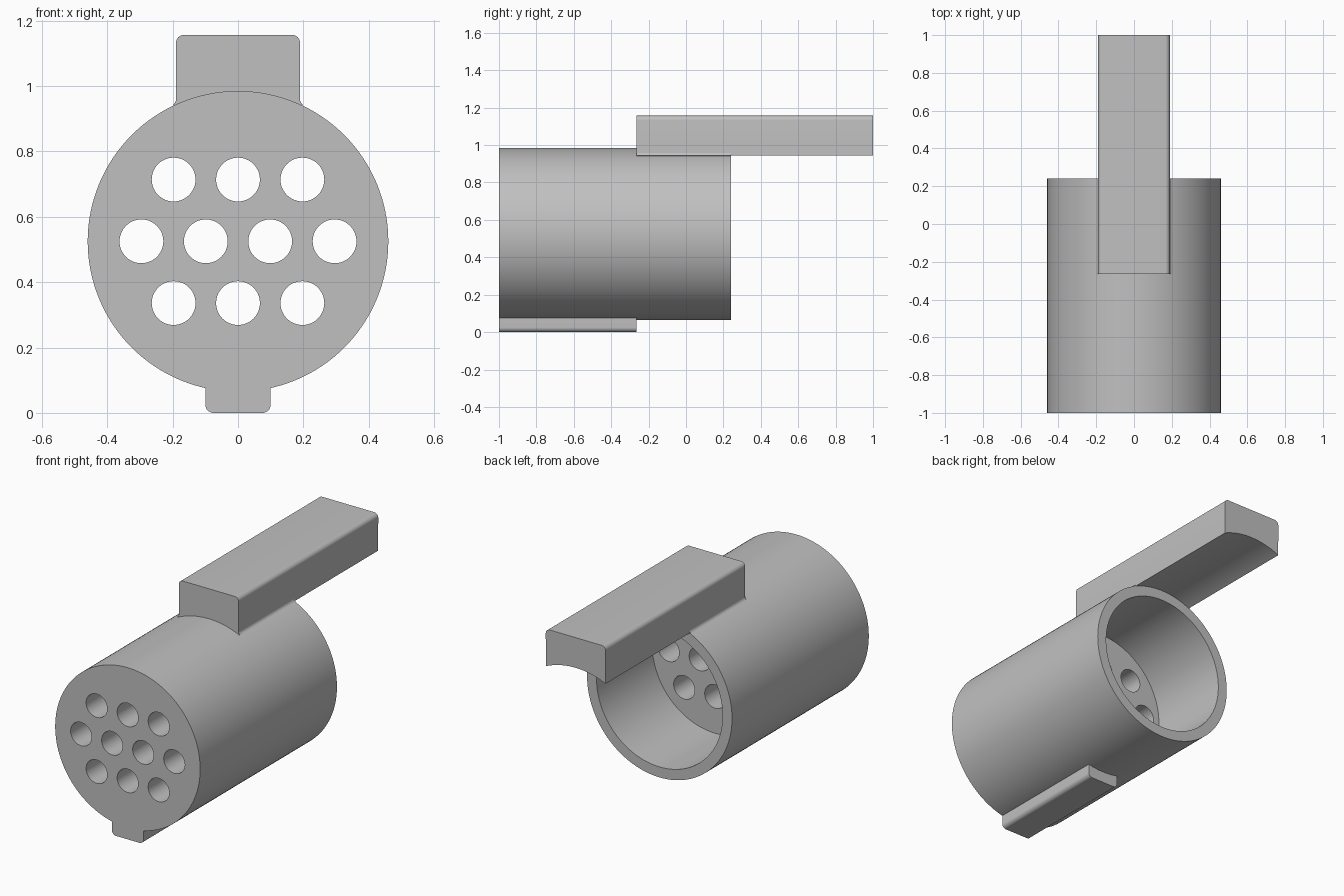
import bpy, bmesh, math

cube = bpy.data.objects.get("Cube")
if cube:
    bpy.data.objects.remove(cube, do_unlink=True)

RADIUS, CENTRE_Z = 0.46, 0.525
FRONT, STEP, BACK, HANDLE_END = -1.0, -0.265, 0.24, 1.0

grey = bpy.data.materials.new("plain grey")
grey.use_nodes = True
colour = (0.53, 0.53, 0.53, 1)
grey.diffuse_color = colour
grey.node_tree.nodes["Principled BSDF"].inputs["Base Color"].default_value = colour


def arc(cx, cz, r, start, end, steps):
    """Points of an arc in the XZ plane, angles in degrees."""
    angles = [math.radians(start + (end - start) * i / steps) for i in range(steps + 1)]
    return [(cx + r * math.cos(a), cz + r * math.sin(a)) for a in angles]


def circle(cx, cz, r, sides):
    return arc(cx, cz, r, 0, 360, sides)[:-1]


def prism(name, profiles, y0, y1):
    """Extrude closed XZ profiles along y into one object."""
    bm = bmesh.new()
    for points in profiles:
        face = bm.faces.new([bm.verts.new((x, y0, z)) for x, z in points])
        new = bmesh.ops.extrude_face_region(bm, geom=[face])["geom"]
        verts = [v for v in new if isinstance(v, bmesh.types.BMVert)]
        bmesh.ops.translate(bm, verts=verts, vec=(0, y1 - y0, 0))
    bmesh.ops.recalc_face_normals(bm, faces=bm.faces)
    mesh = bpy.data.meshes.new(name)
    bm.to_mesh(mesh)
    bm.free()
    mesh.materials.append(grey)
    obj = bpy.data.objects.new(name, mesh)
    bpy.context.collection.objects.link(obj)
    return obj


def select(obj):
    bpy.ops.object.select_all(action='DESELECT')
    obj.select_set(True)
    bpy.context.view_layer.objects.active = obj


def cut(obj, cutter):
    mod = obj.modifiers.new("cut", 'BOOLEAN')
    mod.operation, mod.solver, mod.object = 'DIFFERENCE', 'EXACT', cutter
    select(obj)
    bpy.ops.object.modifier_apply(modifier=mod.name)
    bpy.data.objects.remove(cutter, do_unlink=True)


# Cylindrical body: open bore at the back, thick perforated front
body = prism("body", [circle(0, CENTRE_Z, RADIUS, 128)], FRONT, BACK)
cut(body, prism("bore_cutter", [circle(0, CENTRE_Z, 0.4, 128)], STEP, BACK + 0.1))
PITCH, ROW = 0.197, 0.189
holes = []
for row, count in ((-1, 3), (0, 4), (1, 3)):
    for i in range(count):
        x = (i - (count - 1) / 2) * PITCH
        holes.append(circle(x, CENTRE_Z + row * ROW, 0.067, 48))
cut(body, prism("hole_cutter", holes, FRONT - 0.1, STEP + 0.1))

# Handle bar: rounded top edges, underside hollowed to the body's curve
W, TOP, R = 0.19, 1.157, 0.025
lean = math.degrees(math.asin(W / RADIUS))
handle_profile = (arc(W - R, TOP - R, R, 0, 90, 8)
                  + arc(R - W, TOP - R, R, 90, 180, 8)
                  + arc(0, CENTRE_Z, RADIUS - 0.001, 90 + lean, 90 - lean, 24))
handle = prism("handle", [handle_profile], STEP, HANDLE_END)

# Small fillets where the handle meets the body
fillets = []
for side in (1, -1):
    curve = arc(W + 0.02, 0.962, 0.021, 180, 238, 6)
    fillets.append([(side * x, z) for x, z in curve + [(W - 0.01, 0.935)]])
fillet = prism("handle_fillets", fillets, STEP, BACK)

# Locating key under the body
K = 0.1
key_profile = (arc(R - K, R, R, 180, 270, 8) + arc(K - R, R, R, 270, 360, 8)
               + [(K, 0.09), (-K, 0.09)])
key = prism("bottom_key", [key_profile], FRONT, STEP)

for obj in (body, handle, fillet, key):
    select(obj)
    bpy.ops.object.shade_smooth_by_angle(angle=math.radians(30))
